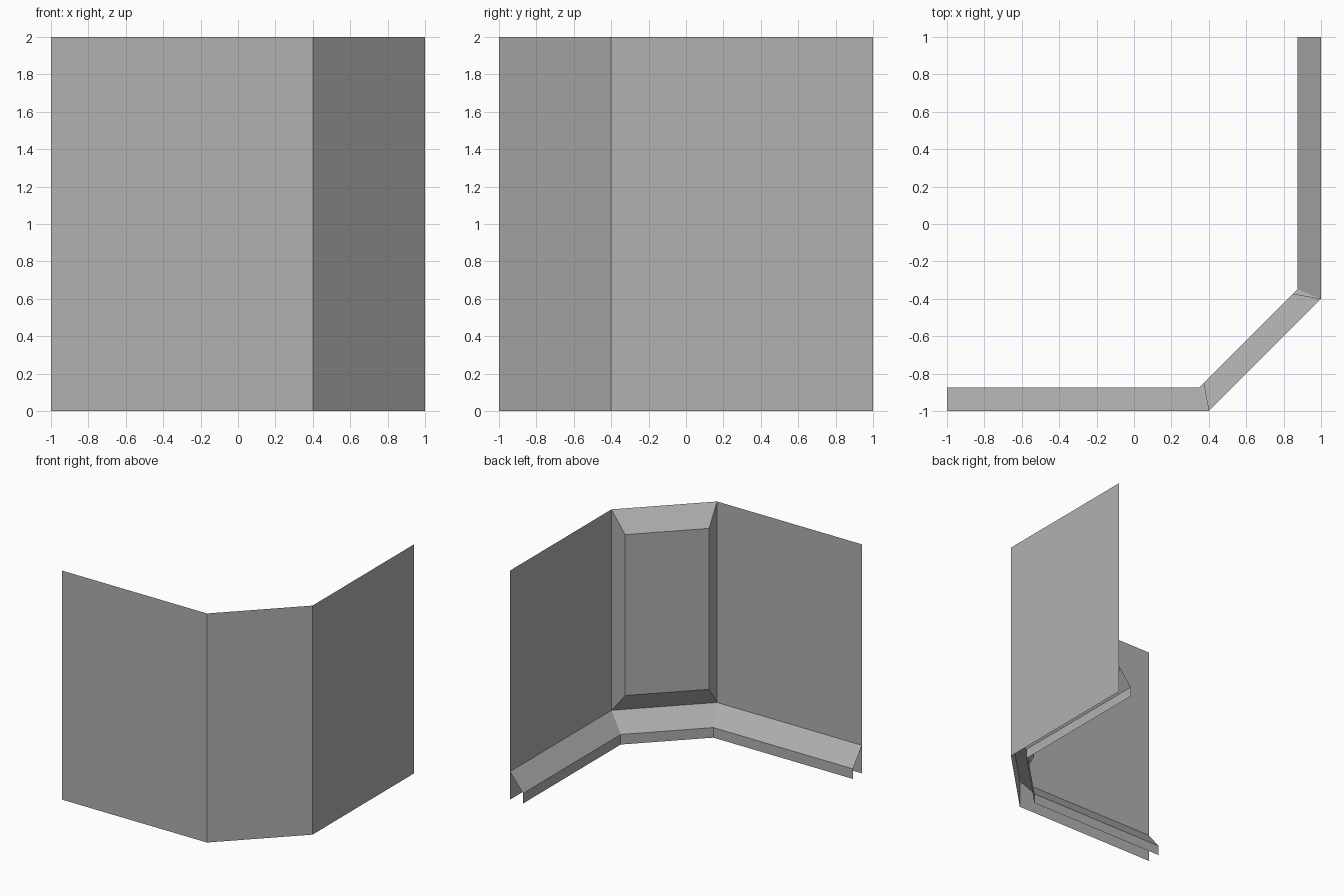
import bpy, bmesh
from mathutils import Vector

cube = bpy.data.objects.get("Cube")
if cube:
    bpy.data.objects.remove(cube, do_unlink=True)

HEIGHT = 2.0
LEDGE_TOP = 0.245
LEDGE_LIP = 0.088
DEPTH = 0.126

# Plain mid grey material
grey = bpy.data.materials.new("mid_grey")
grey.use_nodes = True
colour = (0.44, 0.44, 0.44, 1.0)
grey.diffuse_color = colour
grey.node_tree.nodes["Principled BSDF"].inputs["Base Color"].default_value = colour

# Footprint of the chamfered corner, seen from above
path = [Vector(p) for p in ((-1, -1), (0.4, -1), (1, -0.4), (1, 1))]


def inward(a, b):
    d = (b - a).normalized()
    return Vector((-d.y, d.x))


def offset_path(dist):
    """Shift the footprint inward with mitred corners."""
    normals = [inward(a, b) for a, b in zip(path, path[1:])]
    before = [normals[0]] + normals
    after = normals + [normals[-1]]
    return [p + (m + n) * dist / (1 + m.dot(n))
            for p, m, n in zip(path, before, after)]


def finish(name, bm):
    mesh = bpy.data.meshes.new(name)
    bm.to_mesh(mesh)
    bm.free()
    mesh.materials.append(grey)
    obj = bpy.data.objects.new(name, mesh)
    bpy.context.collection.objects.link(obj)


def sweep(name, profile):
    """Run an open (inset, height) profile along the footprint, one board per wall."""
    bm = bmesh.new()
    rows = [[(p.x, p.y, z) for p in offset_path(inset)] for inset, z in profile]
    for i in range(len(path) - 1):
        pairs = [(bm.verts.new(row[i]), bm.verts.new(row[i + 1])) for row in rows]
        for (a, b), (d, c) in zip(pairs, pairs[1:]):
            bm.faces.new((a, b, c, d))
    finish(name, bm)


# Thin outer wall and the sloping skirting on its inner side
sweep("outer_wall", [(0, 0), (0, HEIGHT)])
sweep("inner_skirting", [(0, LEDGE_TOP), (DEPTH, LEDGE_LIP), (DEPTH, 0)])

# Raised bevelled panel on the inside of the diagonal wall
bm = bmesh.new()
start, end = path[1], path[2]
along = (end - start).normalized()


def ring(side, depth, low, high):
    shift = inward(start, end) * depth
    a = start + along * side + shift
    b = end - along * side + shift
    return [bm.verts.new((p.x, p.y, z))
            for p, z in ((b, low), (a, low), (a, high), (b, high))]


outer = ring(0, 0, LEDGE_TOP, HEIGHT)
inner = ring(0.087, DEPTH, 0.425, 1.83)
bm.faces.new(inner)
for i in range(4):
    j = (i + 1) % 4
    bm.faces.new((outer[i], outer[j], inner[j], inner[i]))
finish("raised_corner_panel", bm)
